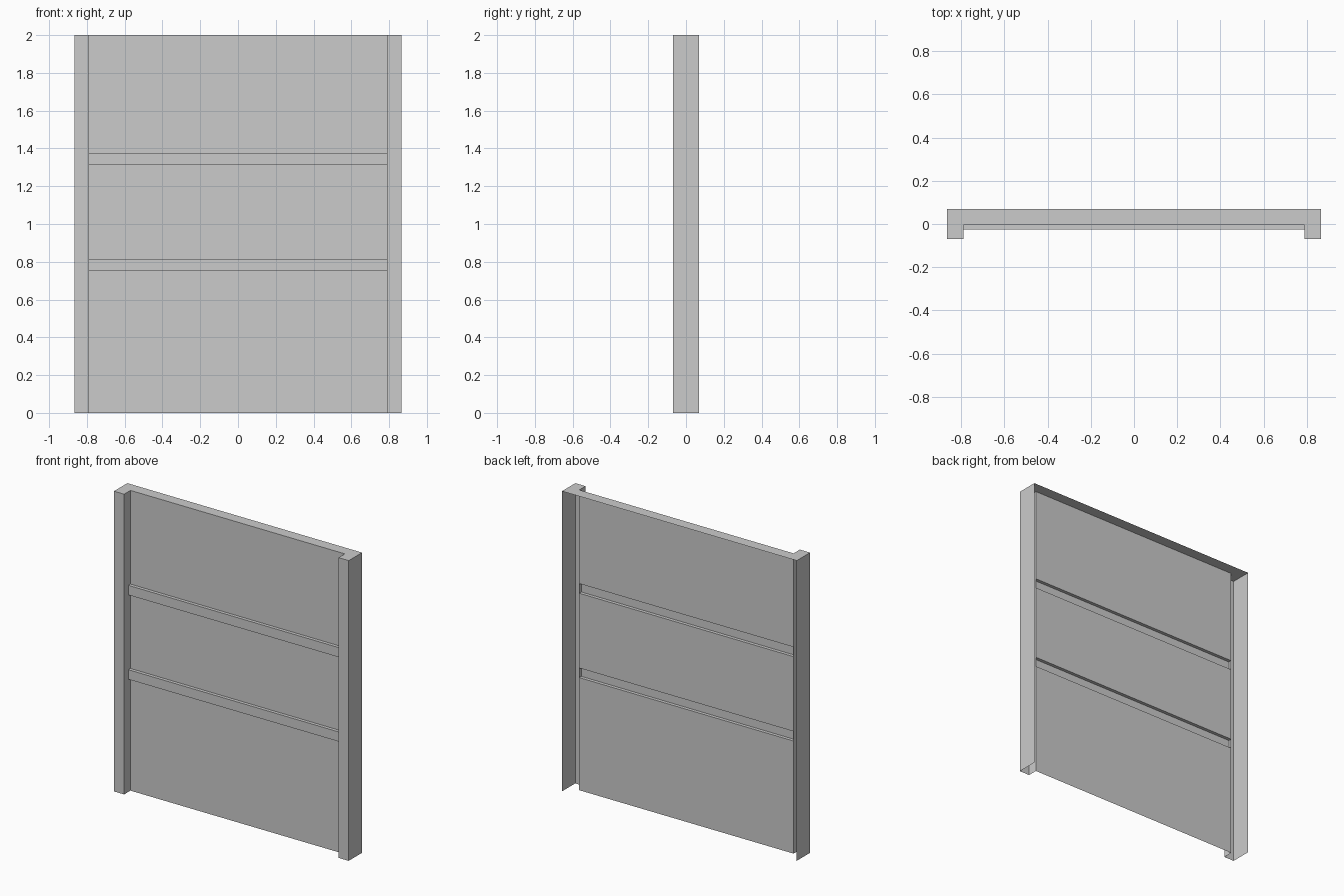
import bpy
from mathutils import Vector

if "Cube" in bpy.data.objects:
    bpy.data.objects.remove(bpy.data.objects["Cube"])

W, D, H = 0.865, 0.07, 2.0      # half width, half depth, height
IN = 0.79                       # inner edge of the side posts
PANEL_Y, RAIL_Y = -0.004, -0.026


def make_object(name, verts, faces):
    mesh = bpy.data.meshes.new(name)
    mesh.from_pydata([tuple(v) for v in verts], [], faces)
    mesh.update()
    obj = bpy.data.objects.new(name, mesh)
    bpy.context.collection.objects.link(obj)
    return obj


def sweep(name, profile, offset):
    """Sweep an open profile along a vector into an open sheet."""
    a = [Vector(p) for p in profile]
    n = len(a)
    verts = a + [p + Vector(offset) for p in a]
    return make_object(name, verts, [(i, i + 1, n + i + 1, n + i) for i in range(n - 1)])


# Side posts: folded sheet, open at back and bottom, mirrored across x
post = sweep("side_posts",
             [(-W, D, 0), (-W, -D, 0), (-IN, -D, 0), (-IN, PANEL_Y, 0)],
             (0, 0, H))
post.modifiers.new("Mirror", 'MIRROR')

# Front panel with two pressed-out horizontal rails
profile = [(-IN, PANEL_Y, H)]
for low, high in ((1.312, 1.376), (0.75, 0.814)):
    profile += [(-IN, PANEL_Y, high), (-IN, RAIL_Y, high),
                (-IN, RAIL_Y, low), (-IN, PANEL_Y, low)]
profile.append((-IN, PANEL_Y, 0))
sweep("ribbed_panel", profile, (2 * IN, 0, 0))

# Top cap: U-shaped flat sheet
outline = [(-W, D), (-W, -D), (-IN, -D), (-IN, PANEL_Y),
           (IN, PANEL_Y), (IN, -D), (W, -D), (W, D)]
make_object("top_cap", [(x, y, H) for x, y in outline], [tuple(range(8))])
